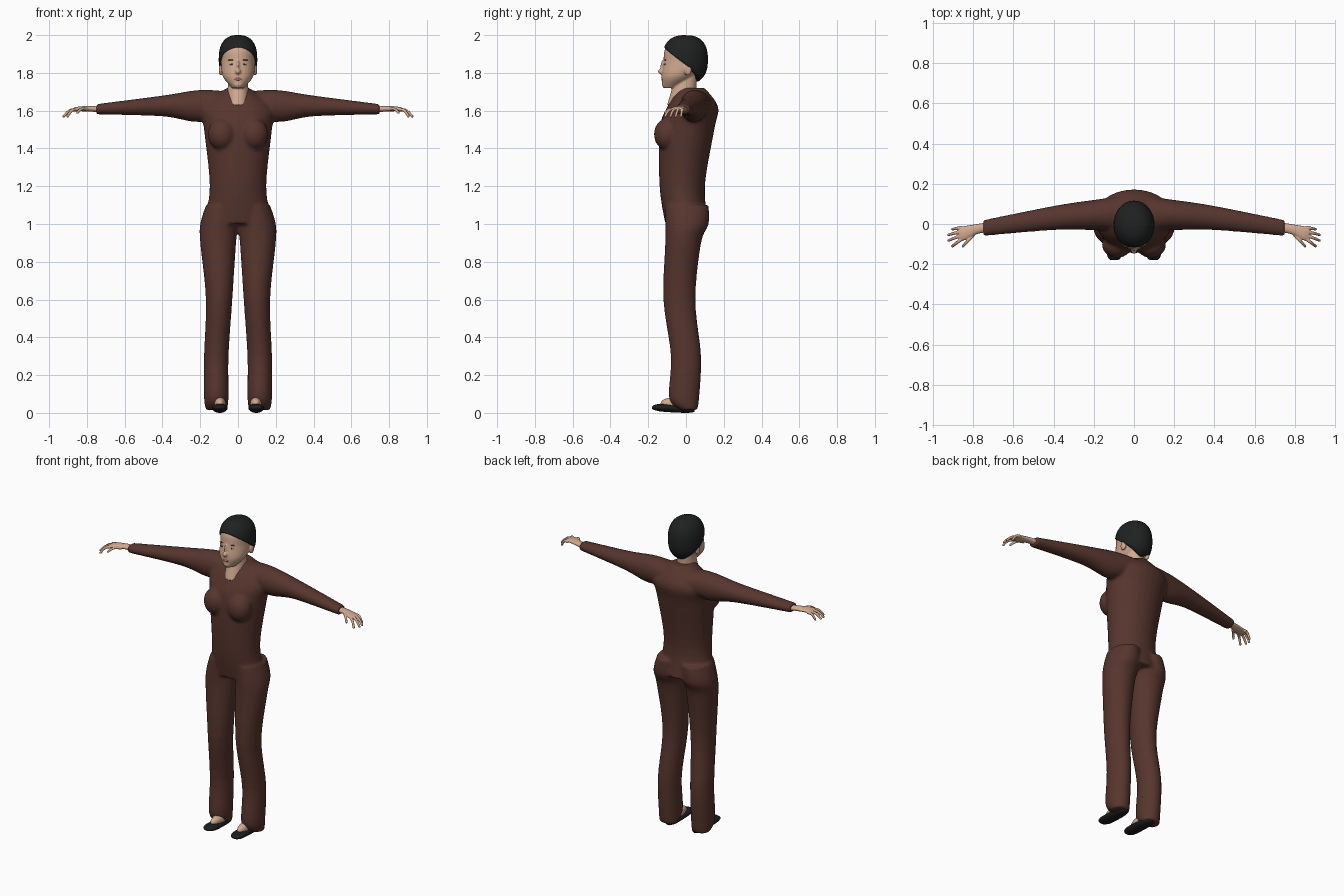
import bpy, bmesh, math
from mathutils import Matrix, Vector

cube = bpy.data.objects.get("Cube")
if cube:
    bpy.data.objects.remove(cube, do_unlink=True)


def material(name, *colour):
    made = bpy.data.materials.new(name)
    made.use_nodes = True
    made.diffuse_color = (*colour, 1)
    shader = next(node for node in made.node_tree.nodes if node.type == 'BSDF_PRINCIPLED')
    shader.inputs["Base Color"].default_value = (*colour, 1)
    shader.inputs["Roughness"].default_value = .8
    return made


brown_cloth = material("brown_cloth", .095, .036, .027)
skin = material("skin", .64, .4, .28)
black_hair = material("black_hair", .014, .015, .015)
black_leather = material("black_leather", .012, .012, .013)
lip_colour = material("lip_colour", .42, .19, .14)
eye_white = material("eye_white", .6, .55, .5)
dark_brown = material("dark_brown", .07, .04, .03)

# How (along, u, v) maps to x, y, z for each lofting axis
PLACE = {'x': lambda along, u, v: (along, u, v),
         'y': lambda along, u, v: (u, along, v),
         'z': lambda along, u, v: (u, v, along)}
SIDES = {"left": 1, "right": -1}


def ease_between(stations, steps=5):
    """Fill in a smooth spline through the stations."""
    points = [Vector(station) for station in stations]
    padded = [points[0], *points, points[-1]]
    eased = []
    for before, start, end, after in zip(padded, padded[1:], padded[2:], padded[3:]):
        leave, arrive = (end - before) / 2, (after - start) / 2
        for step in range(steps):
            t = step / steps
            blend = t * t * (3 - 2 * t)
            eased.append(start.lerp(end, blend) + leave * t * (1 - t) ** 2
                         - arrive * t * t * (1 - t))
    return eased + [points[-1]]


def bridge_rows(bm, rows):
    for low, high in zip(rows, rows[1:]):
        for i in range(len(low)):
            bm.faces.new((low[i - 1], low[i], high[i], high[i - 1]))
    bm.faces.new(rows[0])
    bm.faces.new(rows[-1])


def loft(bm, axis, stations, side=1, sides=28):
    """Closed tube through stations of (along, u_min, u_max, v_min, v_max)."""
    rows = []
    for along, left, right, near, far in ease_between(stations):
        row = []
        for i in range(sides):
            angle = math.tau * i / sides
            u = (left + right + (right - left) * math.cos(angle)) / 2
            v = (near + far + (far - near) * math.sin(angle)) / 2
            x, y, z = PLACE[axis](along, u, v)
            row.append(bm.verts.new((x * side, y, z)))
        rows.append(row)
    bridge_rows(bm, rows)


def centred(stations):
    return [(z, -width, width, front, back) for z, width, front, back in stations]


def ball(bm, centre, size):
    placing = Matrix.Translation(centre) @ Matrix.Diagonal((*size, 1))
    bmesh.ops.create_icosphere(bm, subdivisions=3, radius=1, matrix=placing)


def finish(name, bm, colour, voxel=0, soften=0):
    bmesh.ops.recalc_face_normals(bm, faces=bm.faces[:])
    for face in bm.faces:
        face.smooth = True
    mesh = bpy.data.meshes.new(name)
    bm.to_mesh(mesh)
    bm.free()
    mesh.materials.append(colour)
    part = bpy.data.objects.new(name, mesh)
    bpy.context.collection.objects.link(part)
    if voxel:
        blend = part.modifiers.new("blend", 'REMESH')
        blend.mode = 'VOXEL'
        blend.voxel_size = voxel
        blend.use_smooth_shade = True
        relax = part.modifiers.new("soften", 'SMOOTH')
        relax.iterations = soften


def single_ball(name, colour, centre, size):
    bm = bmesh.new()
    ball(bm, centre, size)
    finish(name, bm, colour)


# Suit: torso, bust, sleeves and trouser legs blended into one garment
bm = bmesh.new()
loft(bm, 'z', centred([
    (1, .18, -.11, .12), (1.2, .15, -.14, .1), (1.5, .18, -.14, .15),
    (1.62, .19, -.1, .17), (1.72, .06, -.04, .1)]))
for side in SIDES.values():
    ball(bm, (.085 * side, -.1, 1.475), (.075, .07, .085))
    # Sleeve
    loft(bm, 'x', [
        (.04, -.03, .14, 1.6, 1.7), (.2, -.03, .12, 1.54, 1.71),
        (.4, -.03, .09, 1.57, 1.68), (.75, -.06, .02, 1.58, 1.635)], side)
    # Trouser leg, with a hem slanting down to the heel
    loft(bm, 'z', [
        (.015, .06, .17, -.03, .06), (.08, .05, .18, -.09, .07),
        (.3, .05, .18, -.08, .08), (.6, .03, .17, -.12, .05),
        (.9, .01, .2, -.11, .08), (1, 0, .2, -.11, .12),
        (1.1, 0, .17, -.11, .12)], side)
finish("suit", bm, brown_cloth, voxel=.009, soften=6)

# Head: skull, neck, nose, chin and ears
bm = bmesh.new()
loft(bm, 'z', centred([
    (1.72, .03, -.12, -.04), (1.78, .08, -.13, .04), (1.86, .09, -.12, .1),
    (1.93, .09, -.11, .1), (1.98, .04, -.06, .05)]))
loft(bm, 'z', centred([(1.63, .06, -.1, .05), (1.8, .05, -.05, .06)]))
ball(bm, (0, -.128, 1.808), (.015, .021, .016))
ball(bm, (0, -.12, 1.83), (.009, .016, .04))
ball(bm, (0, -.114, 1.74), (.025, .014, .016))
for side in SIDES.values():
    ball(bm, (.09 * side, .01, 1.815), (.012, .02, .03))
finish("head", bm, skin, voxel=.005, soften=2)

# Face details
for label, side in SIDES.items():
    single_ball(label + "_eye", eye_white, (.034 * side, -.112, 1.846), (.013, .004, .005))
    single_ball(label + "_iris", dark_brown, (.034 * side, -.114, 1.846), (.005, .004, .005))
    single_ball(label + "_brow", dark_brown, (.036 * side, -.11, 1.868), (.018, .005, .003))
single_ball("lips", lip_colour, (0, -.126, 1.767), (.02, .005, .007))

# Hair: rounded cap with a hairline falling from the forehead to the nape
bm = bmesh.new()
rows = []
columns, levels = 48, 16
for level in range(-1, levels):
    tuck = .82 if level < 0 else 1
    rise = math.sin(max(level, 0) / levels * math.pi / 2)
    row = []
    for i in range(columns):
        angle = math.tau * i / columns
        hairline = 1.845 + .09 * math.cos(angle)
        z = hairline + (2 - hairline) * rise
        radius = tuck * (1 - abs((z - 1.87) / .13) ** 2.5) ** .4
        row.append(bm.verts.new((.102 * radius * math.sin(angle),
                                 -.004 - .12 * radius * math.cos(angle), z)))
    rows.append(row)
bridge_rows(bm, rows)
finish("hair", bm, black_hair)


def finger(bm, base, tip, side):
    """Tapered finger arching from base to tip."""
    beads = 12
    for bead in range(beads + 1):
        t = bead / beads
        centre = Vector(base).lerp(Vector(tip), t)
        centre.z += .012 * math.sin(math.pi * t)
        centre.x *= side
        ball(bm, centre, [.009 - .002 * t] * 3)


for label, side in SIDES.items():
    # Hand: palm, four fanned fingers and a thumb
    bm = bmesh.new()
    loft(bm, 'x', [
        (.72, -.04, .01, 1.59, 1.62), (.78, -.05, 0, 1.595, 1.625),
        (.84, -.08, -.01, 1.597, 1.622), (.87, -.08, -.015, 1.595, 1.615)], side)
    for k in range(4):
        reach = .925 - .01 * (k - 1.5) ** 2
        finger(bm, (.86, .02 * k - .077, 1.605), (reach, .028 * k - .11, 1.57), side)
    finger(bm, (.8, -.055, 1.605), (.85, -.11, 1.59), side)
    finish(label + "_hand", bm, skin, voxel=.003, soften=2)

    # Foot in a low-cut shoe
    single_ball(label + "_foot", skin, (.095 * side, -.05, .05), (.031, .085, .034))
    bm = bmesh.new()
    loft(bm, 'y', [
        (-.18, .08, .115, .02, .033), (-.165, .065, .13, .014, .043),
        (-.12, .055, .137, .006, .048), (0, .06, .132, 0, .04),
        (.045, .075, .115, .005, .038)], side)
    finish(label + "_shoe", bm, black_leather)
